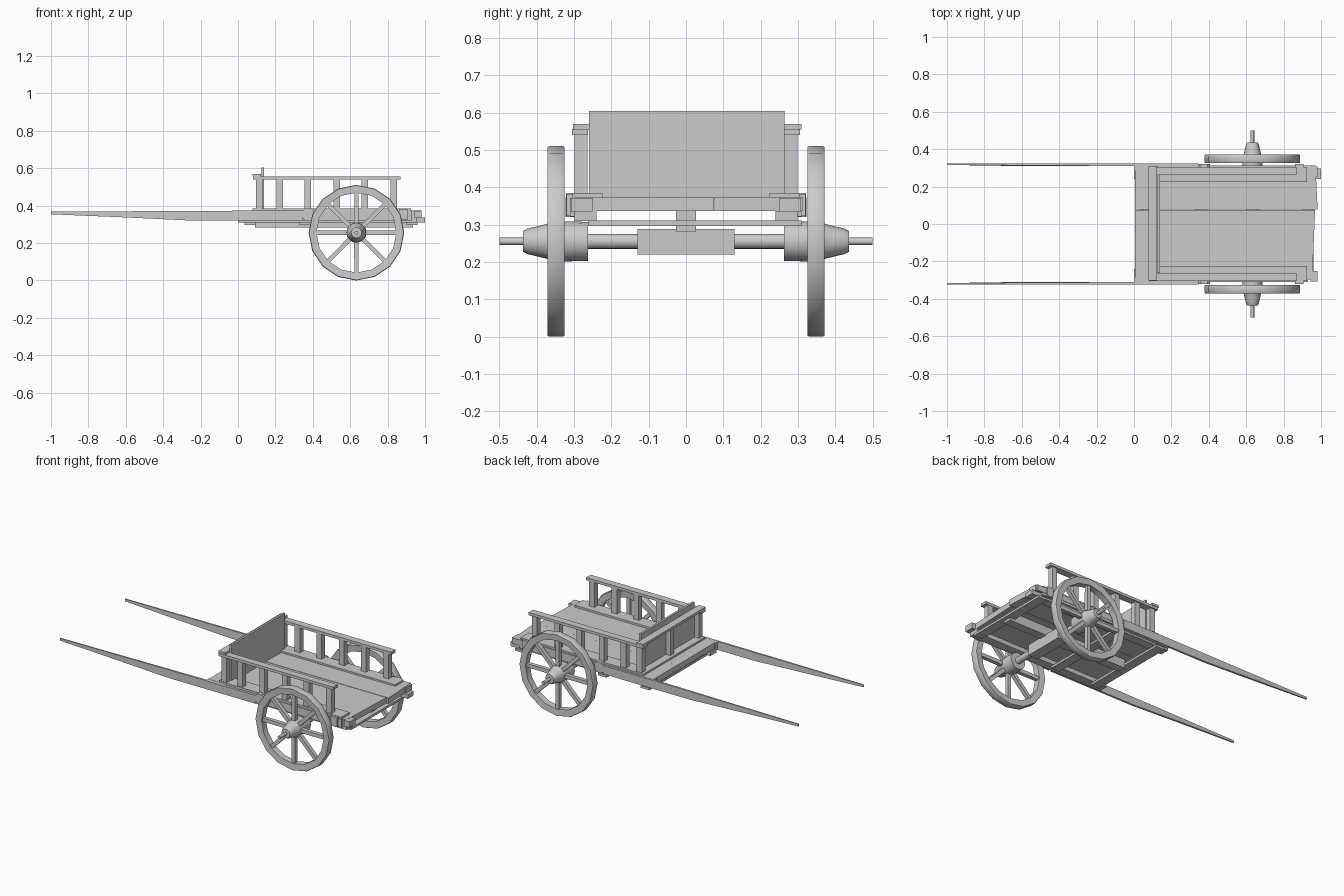
import bpy, bmesh, math
from mathutils import Vector

if "Cube" in bpy.data.objects:
    bpy.data.objects.remove(bpy.data.objects["Cube"])

AX, AZ, R = 0.633, 0.2555, 0.2555   # axle position and wheel radius


def make(name, verts, faces, smooth=False):
    me = bpy.data.meshes.new(name)
    me.from_pydata(verts, [], faces)
    bm = bmesh.new()
    bm.from_mesh(me)
    bmesh.ops.recalc_face_normals(bm, faces=bm.faces)
    bm.to_mesh(me)
    bm.free()
    ob = bpy.data.objects.new(name, me)
    bpy.context.collection.objects.link(ob)
    if smooth:
        bpy.context.view_layer.objects.active = ob
        ob.select_set(True)
        bpy.ops.object.shade_smooth_by_angle(angle=math.radians(35))
        ob.select_set(False)
    return ob


def prism(name, outline, axis, lo, hi):
    """Extrude a 2D outline along y (axis 1) or z (axis 2)."""
    n = len(outline)
    verts = []
    for h in (lo, hi):
        verts += [(a, h, b) if axis == 1 else (a, b, h) for a, b in outline]
    faces = [tuple(range(n)), tuple(range(n, 2 * n))]
    faces += [(i, (i + 1) % n, n + (i + 1) % n, n + i) for i in range(n)]
    return make(name, verts, faces)


def box(name, x, y, z):
    return prism(name, [(x[0], z[0]), (x[1], z[0]), (x[1], z[1]), (x[0], z[1])], 1, min(y), max(y))


def lathe(name, profile, sides, closed=False):
    """Spin (radius, y) points about the axle line."""
    verts, faces, n = [], [], len(profile)
    for i in range(sides):
        a = 2 * math.pi * i / sides
        verts += [(AX + r * math.cos(a), y, AZ + r * math.sin(a)) for r, y in profile]
    for i in range(sides):
        j = (i + 1) % sides
        for k in range(n if closed else n - 1):
            m = (k + 1) % n
            faces.append((i * n + k, j * n + k, j * n + m, i * n + m))
    if not closed:
        faces += [tuple(i * n for i in range(sides)), tuple(i * n + n - 1 for i in range(sides))]
    return make(name, verts, faces, True)


# floor planks with an uneven rear edge
prism("floor_plank_wide", [(0.005, -0.297), (0.953, -0.297), (0.968, 0.075), (0.005, 0.075)], 2, 0.337, 0.373)
prism("floor_plank_narrow", [(0.005, 0.077), (0.982, 0.077), (0.97, 0.313), (0.005, 0.313)], 2, 0.337, 0.374)

# underside framing
box("centre_beam", (0.09, 0.935), (-0.027, 0.027), (0.282, 0.337))
for i, x in enumerate((0.035, 0.33, 0.9)):
    box(f"cross_slat_{i}", (x, x + 0.06), (-0.262, 0.31), (0.297, 0.311))
box("axle_block", (AX - 0.035, AX + 0.035), (-0.13, 0.13), (0.22, 0.288))
lathe("axle", [(0.02, -0.28), (0.02, 0.28)], 16)

# front wall
box("front_board", (0.125, 0.138), (-0.26, 0.264), (0.37, 0.605))
box("front_top_bar", (0.078, 0.124), (-0.303, 0.31), (0.555, 0.57))
box("front_sill", (0.078, 0.126), (-0.30, 0.31), (0.373, 0.385))
box("front_middle_post", (0.095, 0.125), (-0.018, 0.018), (0.38, 0.556))

for s, side in ((-1, "near"), (1, "far")):
    # tapered pulling shaft, running along the cart side
    prism(f"shaft_{side}", [(-1, 0.354), (-0.62, 0.338), (-0.26, 0.321), (0.345, 0.321),
                            (0.345, 0.373), (0, 0.373), (-1, 0.368)], 1, s * 0.310, s * 0.323)
    taper = bpy.data.objects[f"shaft_{side}"]
    for v in taper.data.vertices:          # thinner tip
        if v.co.x < -0.9 and abs(v.co.y) < 0.315:
            v.co.y = s * 0.316
    box(f"side_beam_{side}", (0.0, 0.93), (s * 0.285, s * 0.311), (0.322, 0.372))
    box(f"rear_beam_end_{side}", (0.945, 0.982), (s * 0.25, s * 0.308), (0.335, 0.372))
    # side brackets
    prism(f"bracket_{side}", [(0.345, 0.335), (0.358, 0.321), (0.405, 0.321), (0.405, 0.372),
                              (0.392, 0.385), (0.358, 0.385), (0.345, 0.372)], 1, s * 0.30, s * 0.321)
    box(f"rear_bracket_{side}", (0.862, 0.905), (s * 0.30, s * 0.32), (0.323, 0.383))
    # lengthwise runner under the floor
    box(f"runner_{side}", (0.0, 1.0 if s > 0 else 0.955), (s * 0.24, s * 0.298), (0.31, 0.337))
    # sill, posts and rail of the side fence
    box(f"sill_{side}", (0.13, 0.925), (s * 0.224, s * 0.306), (0.372, 0.385))
    for i, x in enumerate((0.095, 0.205, 0.355, 0.51, 0.66, 0.815)):
        box(f"post_{side}_{i}", (x, x + 0.036), (s * 0.264, s * 0.298), (0.373, 0.542))
    box(f"rail_{side}", (0.08, 0.87), (s * 0.262, s * 0.306), (0.54, 0.557))

    # wheel: rim, hub, spokes
    lathe(f"wheel_rim_{side}", [(R - 0.042, s * 0.328), (R - 0.003, s * 0.325), (R, s * 0.330),
                                (R, s * 0.366), (R - 0.003, s * 0.371), (R - 0.042, s * 0.368)], 16, True)
    lathe(f"wheel_hub_{side}", [(0.052, s * 0.262), (0.054, s * 0.33), (0.052, s * 0.36), (0.046, s * 0.375),
                                (0.040, s * 0.40), (0.034, s * 0.425), (0.028, s * 0.436),
                                (0.010, s * 0.437), (0.010, s * 0.5)], 16)
    for i in range(8):
        a = i * math.pi / 4
        d, t = Vector((math.cos(a), math.sin(a))), Vector((-math.sin(a), math.cos(a)))
        c = Vector((AX, AZ))
        pts = [c + d * r + t * w for r, w in ((0.03, -0.012), (R - 0.03, -0.011), (R - 0.03, 0.011), (0.03, 0.012))]
        prism(f"spoke_{side}_{i}", [tuple(p) for p in pts], 1, s * 0.336, s * 0.36)
